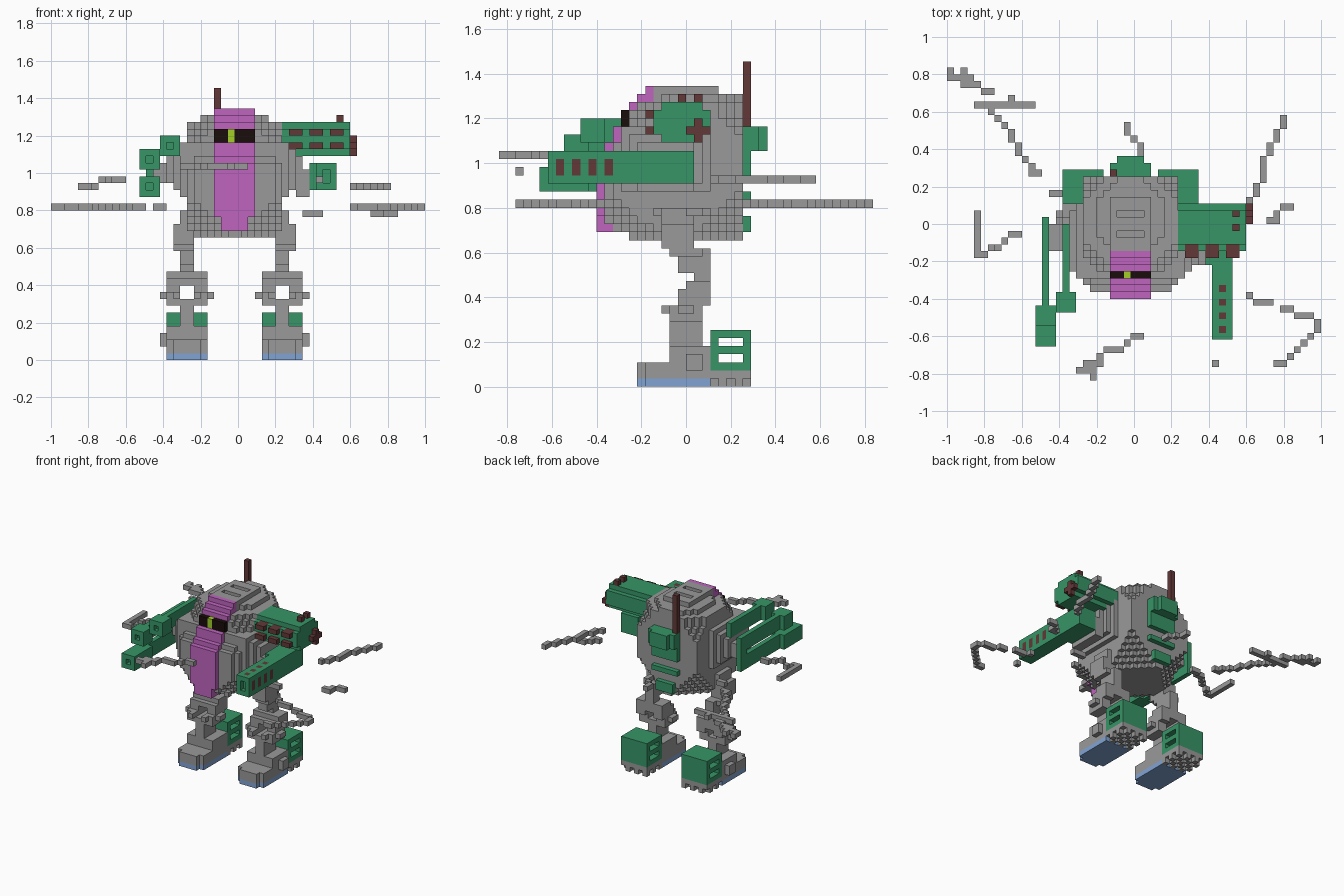
import bpy
import bmesh

if "Cube" in bpy.data.objects:
    bpy.data.objects.remove(bpy.data.objects["Cube"], do_unlink=True)

UNIT = 2 / 55                      # edge of one block
COLOURS = {
    "grey": (.32, .32, .32), "green": (.038, .3, .136),
    "purple": (.52, .13, .52), "maroon": (.125, .04, .04),
    "blue": (.22, .37, .65), "black": (.01, .004, .003),
    "lime": (.36, .63, .022),
}
MATERIALS = {}
for colour_name, rgb in COLOURS.items():
    mat = bpy.data.materials.new(colour_name)
    mat.use_nodes = True
    mat.diffuse_color = (*rgb, 1)
    mat.node_tree.nodes["Principled BSDF"].inputs["Base Color"].default_value = (*rgb, 1)
    MATERIALS[colour_name] = mat


def fill(part, colour, x, y, z):
    """Fill a block range of the part; a colour of None carves it away."""
    for i in range(*x):
        for j in range(*y):
            for k in range(*z):
                if colour:
                    part[i, j, k] = colour
                else:
                    part.pop((i, j, k), None)


def trace(part, points, level):
    """Lay a one-block-thick strand through the given plan points."""
    for (ax, ay), (bx, by) in zip(points, points[1:]):
        steps = max(abs(bx - ax), abs(by - ay), 1)
        for s in range(steps + 1):
            t = s / steps
            part[round(ax + (bx - ax) * t), round(ay + (by - ay) * t), level] = "grey"


def mirrored(part):
    return {(53 - i, j, k): colour for (i, j, k), colour in part.items()}


SIDES = [
    ((1, 0, 0), ((1, 0, 0), (1, 1, 0), (1, 1, 1), (1, 0, 1))),
    ((-1, 0, 0), ((0, 0, 0), (0, 0, 1), (0, 1, 1), (0, 1, 0))),
    ((0, 1, 0), ((0, 1, 0), (0, 1, 1), (1, 1, 1), (1, 1, 0))),
    ((0, -1, 0), ((0, 0, 0), (1, 0, 0), (1, 0, 1), (0, 0, 1))),
    ((0, 0, 1), ((0, 0, 1), (1, 0, 1), (1, 1, 1), (0, 1, 1))),
    ((0, 0, -1), ((0, 0, 0), (0, 1, 0), (1, 1, 0), (1, 0, 0))),
]


def build(name, part):
    """Skin the outer faces of the blocks into one flat-shaded mesh."""
    used = sorted(set(part.values()))
    bm = bmesh.new()
    corners = {}
    for (i, j, k), colour in part.items():
        for (dx, dy, dz), quad in SIDES:
            if (i + dx, j + dy, k + dz) in part:
                continue
            verts = []
            for a, b, c in quad:
                key = (i + a, j + b, k + c)
                if key not in corners:
                    corners[key] = bm.verts.new(((key[0] - 27.5) * UNIT,
                                                 (key[1] - 23) * UNIT, key[2] * UNIT))
                verts.append(corners[key])
            bm.faces.new(verts).material_index = used.index(colour)
    mesh = bpy.data.meshes.new(name)
    bm.to_mesh(mesh)
    bm.free()
    for colour in used:
        mesh.materials.append(MATERIALS[colour])
    bpy.context.collection.objects.link(bpy.data.objects.new(name, mesh))


# Hull: flat flanks, with corners cut away in steps toward the top and bottom
hull = {}
FRONT = {18: 16, 19: 14, 29: 14, 30: 15, 31: 15, 32: 16, 33: 16, 34: 17, 35: 18}
for level in range(18, 36):
    half = 5 if level == 35 else 7
    front = FRONT.get(level, 13)
    cut = max(0, 24 - level, min(level - 30, 3))
    for i in range(27 - half, 27 + half):
        for j in range(front, 30):
            side_gap = min(i - 27 + half, 26 + half - i)
            if side_gap + 29 - j >= cut and side_gap + j - front >= max(cut, 1):
                hull[i, j, level] = "grey"
# Stepped shoulder bulges
for step in range(3):
    fill(hull, "grey", x=(19 - step, 35 + step), y=(15 + step, 26 - step),
         z=(24 + step, 32 - step))
# Roof hatch with two vents
fill(hull, "grey", x=(24, 30), y=(19, 27), z=(36, 37))
for vent in (21, 24):
    fill(hull, None, x=(25, 29), y=(vent, vent + 1), z=(36, 37))
build("hull", hull)

# Face plate with visor and eye
face = {}
fill(face, "purple", x=(25, 29), y=(12, 14), z=(19, 21))
fill(face, "purple", x=(24, 30), y=(12, 14), z=(21, 29))
for level, front in {29: 13, 30: 14, 31: 14, 32: 15, 33: 15, 34: 16, 35: 17, 36: 18}.items():
    fill(face, "purple", x=(24, 30), y=(front, front + 2 - level // 36), z=(level, level + 1))
fill(face, "black", x=(24, 30), y=(15, 16), z=(32, 34))
fill(face, "lime", x=(26, 27), y=(15, 16), z=(32, 34))
build("face_plate", face)

# Antenna
antenna = {}
fill(antenna, "maroon", x=(24, 25), y=(30, 31), z=(32, 40))
build("antenna", antenna)

# Back pack, tapering downward in ribs
pack = {}
fill(pack, "green", x=(24, 30), y=(30, 32), z=(29, 32))
fill(pack, "green", x=(25, 29), y=(32, 33), z=(29, 32))
fill(pack, "green", x=(24, 30), y=(30, 31), z=(26, 29))
fill(pack, "green", x=(24, 30), y=(30, 31), z=(23, 24))
fill(pack, "green", x=(25, 29), y=(30, 31), z=(19, 21))
build("back_pack", pack)

# Leg: sole, foot, slotted heel box, ankle, open knee, thigh, hip
leg = {}
fill(leg, "blue", x=(17, 23), y=(18, 26), z=(0, 1))
fill(leg, "blue", x=(18, 22), y=(17, 18), z=(0, 1))
fill(leg, "grey", x=(17, 23), y=(18, 26), z=(1, 3))
fill(leg, "grey", x=(18, 22), y=(17, 18), z=(1, 3))
fill(leg, "grey", x=(17, 23), y=(21, 26), z=(3, 5))
fill(leg, "grey", x=(16, 17), y=(23, 25), z=(2, 4))
fill(leg, "grey", x=(17, 23), y=(26, 31), z=(1, 2))
for i in range(17, 23):
    for j in range(26, 31):
        if (i + j) % 2 == 0:
            leg[i, j, 0] = "grey"
fill(leg, "green", x=(17, 23), y=(26, 31), z=(2, 7))
for slot in (3, 5):
    fill(leg, None, x=(17, 23), y=(27, 30), z=(slot, slot + 1))
fill(leg, "grey", x=(19, 21), y=(21, 25), z=(5, 9))
fill(leg, "grey", x=(17, 23), y=(21, 25), z=(8, 10))
fill(leg, "grey", x=(16, 24), y=(22, 24), z=(9, 10))
fill(leg, "grey", x=(18, 22), y=(20, 21), z=(9, 10))
fill(leg, "grey", x=(17, 23), y=(22, 26), z=(10, 12))
fill(leg, "grey", x=(17, 23), y=(23, 26), z=(12, 13))
fill(leg, None, x=(19, 21), y=(20, 27), z=(9, 11))
fill(leg, "grey", x=(19, 21), y=(24, 26), z=(13, 17))
fill(leg, "grey", x=(19, 21), y=(22, 25), z=(14, 16))
fill(leg, "grey", x=(18, 21), y=(21, 25), z=(16, 17))
fill(leg, "grey", x=(18, 21), y=(20, 24), z=(17, 20))
fill(leg, "grey", x=(19, 21), y=(20, 24), z=(20, 22))
build("right_leg", leg)
build("left_leg", mirrored(leg))

# Right arm: three hollow barrels on thin upright rails
barrels = {}
for x, z, muzzle, collar, tail in ((13, 24, 5, 11, 24), (13, 28, 8, 11, 24), (16, 30, 10, 13, 23)):
    fill(barrels, "green", x=(x, x + 3), y=(muzzle, collar), z=(z, z + 3))
    fill(barrels, "green", x=(x + 1, x + 2), y=(collar, tail), z=(z, z + 3))
    fill(barrels, None, x=(x + 1, x + 2), y=(muzzle, muzzle + 1), z=(z + 1, z + 2))
fill(barrels, "green", x=(14, 15), y=(22, 24), z=(24, 30))
fill(barrels, "grey", x=(15, 17), y=(19, 23), z=(26, 29))
build("right_arm_barrels", barrels)

# Left shoulder: missile pod with studs
pod = {}
fill(pod, "green", x=(34, 44), y=(19, 26), z=(31, 34))
fill(pod, "green", x=(34, 44), y=(20, 25), z=(30, 35))
for x in (35, 38, 41):
    for z in (31, 33):
        fill(pod, "maroon", x=(x, x + 2), y=(18, 20), z=(z, z + 1))
fill(pod, "maroon", x=(44, 45), y=(23, 26), z=(31, 32))
fill(pod, "maroon", x=(44, 45), y=(24, 25), z=(30, 33))
for y in (22, 24):
    fill(pod, "maroon", x=(42, 43), y=(y, y + 1), z=(35, 36))
build("missile_pod", pod)

# Left arm: long gun with dark cooling slots
gun = {}
fill(gun, "green", x=(39, 42), y=(6, 24), z=(25, 29))
fill(gun, "green", x=(38, 39), y=(17, 24), z=(25, 29))
fill(gun, None, x=(40, 41), y=(6, 7), z=(26, 28))
for y in range(7, 15, 2):
    fill(gun, "maroon", x=(40, 41), y=(y, y + 1), z=(28, 29))
    fill(gun, "maroon", x=(41, 42), y=(y, y + 1), z=(26, 28))
fill(gun, "grey", x=(36, 38), y=(17, 24), z=(24, 28))
build("left_arm_gun", gun)

# Loose strands drifting around the body
strands = {}
trace(strands, [(0, 45), (0, 44), (3, 44), (5, 42), (6, 42)], 22)
trace(strands, [(2, 45), (2, 43), (4, 43)], 22)
trace(strands, [(4, 40), (12, 40)], 22)
trace(strands, [(9, 41), (9, 40)], 22)
trace(strands, [(6, 39), (8, 37), (11, 32), (12, 30), (13, 30)], 22)
trace(strands, [(15, 27), (16, 27)], 22)
trace(strands, [(26, 37), (27, 35), (28, 33)], 22)
trace(strands, [(49, 38), (47, 33), (46, 31), (46, 29), (44, 26)], 25)
trace(strands, [(47, 23), (48, 23), (49, 25), (50, 25)], 21)
trace(strands, [(44, 12), (45, 11), (47, 11)], 22)
trace(strands, [(49, 10), (51, 9), (53, 9), (54, 8), (54, 7), (51, 4), (49, 2), (48, 2)], 22)
trace(strands, [(39, 2), (39, 2)], 26)
trace(strands, [(4, 24), (4, 18), (5, 18), (6, 19)], 25)
trace(strands, [(7, 19), (8, 20), (9, 21), (10, 21)], 26)
trace(strands, [(28, 6), (26, 5), (24, 4), (22, 3), (22, 2), (20, 2)], 28)
trace(strands, [(19, 1), (21, 1), (21, 0)], 28)
trace(strands, [(37, 19), (39, 19)], 21)
build("loose_strands", strands)
